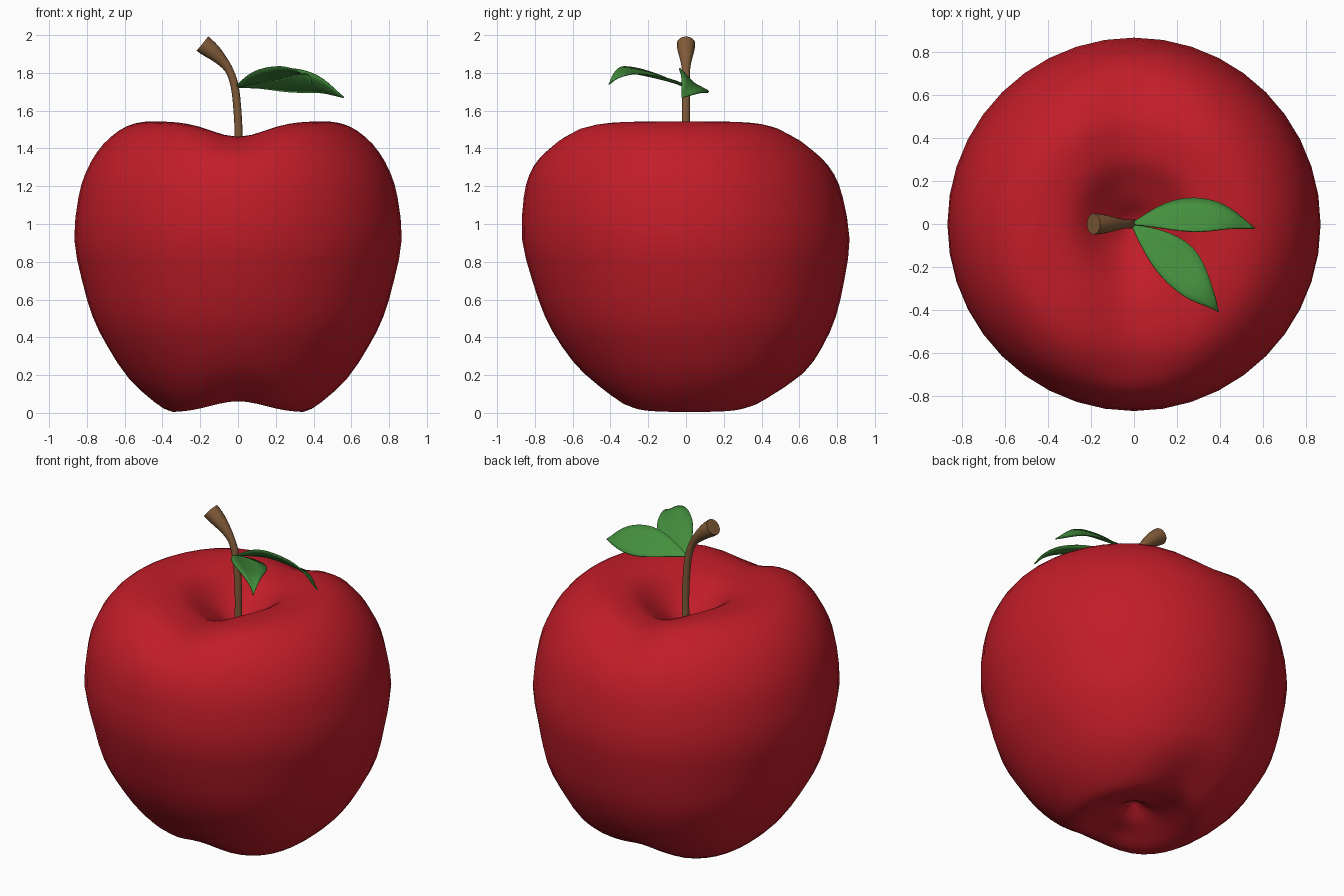
import bpy, bmesh, math
from mathutils import Vector

if "Cube" in bpy.data.objects:
    bpy.data.objects.remove(bpy.data.objects["Cube"])


def material(name, rgb):
    m = bpy.data.materials.new(name)
    m.diffuse_color = (*rgb, 1)
    m.use_nodes = True
    m.node_tree.nodes["Principled BSDF"].inputs["Base Color"].default_value = m.diffuse_color
    return m


RED = material("apple red", (0.54, 0.012, 0.022))
GREEN = material("leaf green", (0.058, 0.28, 0.048))
BROWN = material("stem brown", (0.22, 0.105, 0.04))


def make(name, bm, mat, angle=60):
    bmesh.ops.recalc_face_normals(bm, faces=bm.faces)
    me = bpy.data.meshes.new(name)
    bm.to_mesh(me)
    bm.free()
    me.materials.append(mat)
    ob = bpy.data.objects.new(name, me)
    bpy.context.collection.objects.link(ob)
    bpy.ops.object.select_all(action='DESELECT')
    bpy.context.view_layer.objects.active = ob
    ob.select_set(True)
    bpy.ops.object.shade_smooth_by_angle(angle=math.radians(angle))
    return ob


def smooth(a, b, v):
    t = min(1, max(0, (v - a) / (b - a)))
    return t * t * (3 - 2 * t)


def spline(pts, t):
    """Catmull-Rom point at t in 0..1 along the list."""
    p = [Vector(q) for q in pts]
    p = [2 * p[0] - p[1]] + p + [2 * p[-1] - p[-2]]
    n = len(pts) - 1
    i = min(int(t * n), n - 1)
    u = t * n - i
    a, b, c, d = p[i:i + 4]
    return 0.5 * (2 * b + (c - a) * u + (2 * a - 5 * b + 4 * c - d) * u * u
                  + (3 * b - a - 3 * c + d) * u ** 3)


# Apple body: revolved profile (r, z), with a soft valley along y at both ends
PROFILE = [(0, .165), (.05, .13), (.1, .085), (.16, .045), (.25, .012), (.345, .002),
           (.44, .055), (.58, .185), (.69, .35), (.77, .51), (.828, .71), (.867, .92),
           (.845, 1.14), (.807, 1.27), (.747, 1.38), (.675, 1.46), (.59, 1.517),
           (.5, 1.541), (.41, 1.542), (.31, 1.53), (.23, 1.49), (.16, 1.425),
           (.1, 1.355), (.05, 1.295), (0, 1.27)]


def body_point(r, z, a):
    # the lower half is slightly squarish
    r *= 1 + 0.02 * math.sin(2 * a) ** 2 * (1 - smooth(.4, .8, z))
    x, y = r * math.cos(a), r * math.sin(a)
    dent = math.exp(-(x / 0.2) ** 2) * smooth(.03, .25, r)
    if z > 0.9:
        z2 = z - 0.082 * dent * (1 - smooth(.6, .86, r))
    else:
        z2 = z + 0.06 * dent * (1 - smooth(.4, .72, r))
    y -= 0.06 * (z - 0.9) * min(1, r / 0.6) ** 2
    return x, y, z2


SIDES, RINGS = 40, 48
bm = bmesh.new()
rings = []
for k in range(RINGS + 1):
    r, z = spline(PROFILE, k / RINGS)
    if k in (0, RINGS):
        rings.append([bm.verts.new((0, 0, z))] * SIDES)
    else:
        rings.append([bm.verts.new(body_point(r, z, math.tau * i / SIDES))
                      for i in range(SIDES)])
for lo, hi in zip(rings, rings[1:]):
    for i in range(SIDES):
        j = (i + 1) % SIDES
        bm.faces.new(list(dict.fromkeys([lo[i], lo[j], hi[j], hi[i]])))
make("apple_body", bm, RED, 180)

# Stem: round tube swept along a curved path, flaring at the tip
PATH = [(0, 0, 1.22), (.003, 0, 1.46), (-.003, 0, 1.6), (-.018, 0, 1.73),
        (-.05, 0, 1.82), (-.112, 0, 1.893), (-.188, 0, 1.955)]
bm = bmesh.new()
rings, N, STEPS = [], 16, 24
for k in range(STEPS + 1):
    t = k / STEPS
    p = spline(PATH, t)
    tan = (spline(PATH, min(1, t + .01)) - spline(PATH, max(0, t - .01))).normalized()
    side = Vector((0, 1, 0))
    up = tan.cross(side)
    rad = 0.021 + 0.028 * smooth(.62, 1, t)
    rings.append([bm.verts.new(p + rad * (side * math.cos(math.tau * i / N)
                                          + up * math.sin(math.tau * i / N)))
                  for i in range(N)])
for lo, hi in zip(rings, rings[1:]):
    for i in range(N):
        j = (i + 1) % N
        bm.faces.new((lo[i], lo[j], hi[j], hi[i]))
bm.faces.new(rings[0])
bm.faces.new(rings[-1])
make("stem", bm, BROWN, 50)


# Leaves: pointed blades along a midrib, folded slightly into a V
def leaf(name, rib, half):
    bm = bmesh.new()
    rows, n = [], 18
    start, axis = Vector(rib[0]), Vector(rib[-1]) - Vector(rib[0])
    for k in range(n + 1):
        p = spline(rib, k / n)
        t = min(1, max(0, (p - start).dot(axis) / axis.length_squared))
        w = max(0.02, math.sin(math.pi * t))
        rows.append([bm.verts.new(p + Vector(half) * w * s
                                  + Vector((0, 0, 0.02 * w * (abs(s) - 0.8))))
                     for s in (-1, -.5, 0, .5, 1)])
    for a, b in zip(rows, rows[1:]):
        for i in range(4):
            bm.faces.new((a[i], a[i + 1], b[i + 1], b[i]))
    ob = make(name, bm, GREEN)
    mod = ob.modifiers.new("thickness", 'SOLIDIFY')
    mod.thickness = 0.006
    mod.offset = 0


leaf("leaf_right", [(-.015, 0, 1.725), (.13, .035, 1.757), (.28, .043, 1.757),
                    (.43, .03, 1.735), (.56, -.02, 1.67)], (0, .078, -.062))
leaf("leaf_front", [(-.015, 0, 1.725), (.10, -.085, 1.765), (.21, -.187, 1.795),
                    (.30, -.297, 1.81), (.36, -.365, 1.785), (.392, -.408, 1.74)],
     (.07, .07, -.025))
